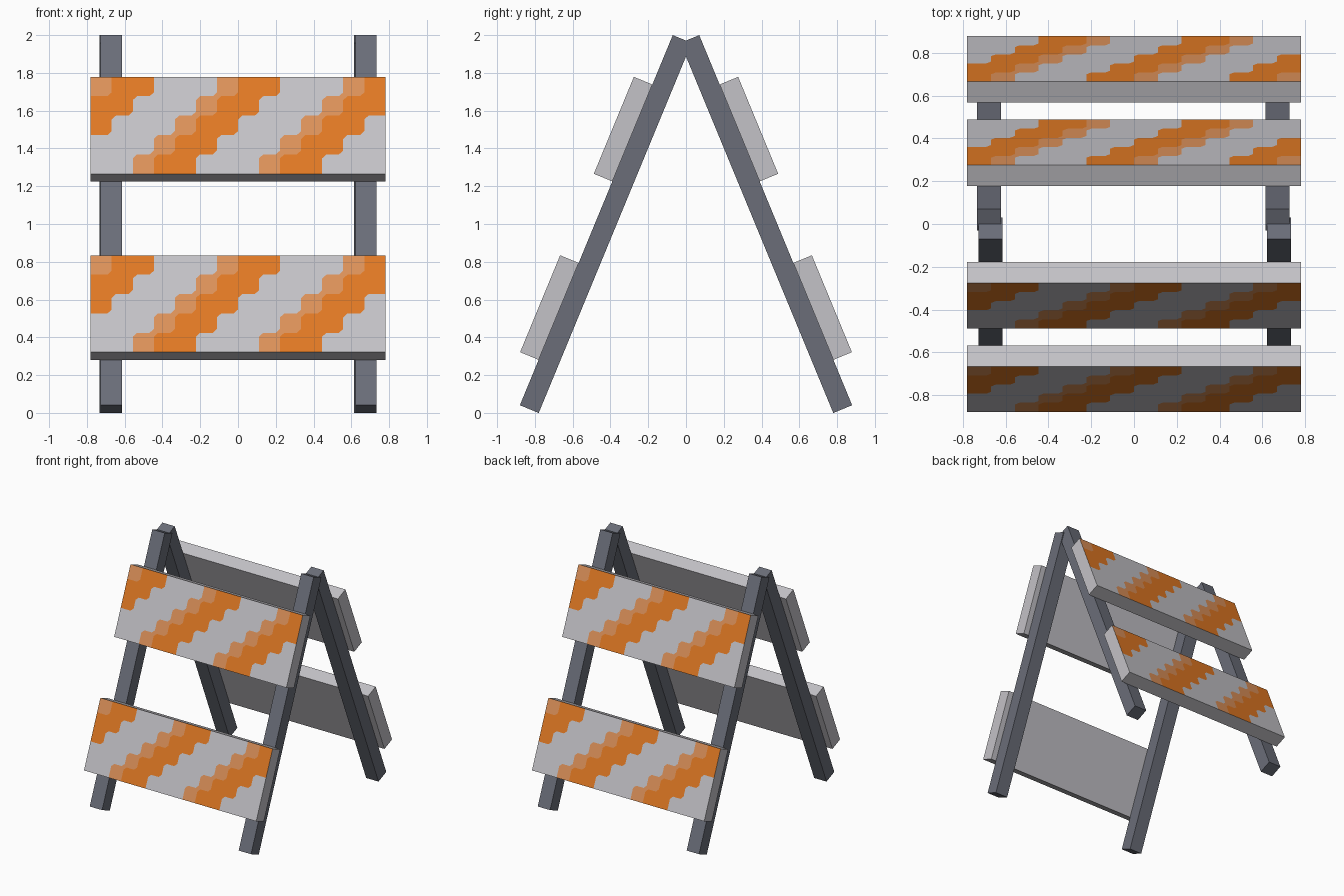
import bpy, bmesh, math
from mathutils import Matrix

cube = bpy.data.objects.get("Cube")
if cube:
    bpy.data.objects.remove(cube, do_unlink=True)


def material(name, rgb):
    m = bpy.data.materials.new(name)
    m.use_nodes = True
    m.diffuse_color = (*rgb, 1)
    m.node_tree.nodes["Principled BSDF"].inputs["Base Color"].default_value = (*rgb, 1)
    return m


STEEL = material("slate grey", (0.145, 0.155, 0.19))
BOARD = [material("light grey", (0.55, 0.54, 0.57)),
         material("orange", (0.75, 0.19, 0.017)),
         material("pale orange", (0.72, 0.285, 0.1))]

LEAN = math.radians(22.45)
LEG_LENGTH, LEG_DEPTH = 2.12, 0.108
BOARD_HALF, BOARD_HEIGHT, BOARD_DEPTH = 0.78, 0.555, 0.106
COLS, ROWS = 14, 5


def box(bm, x0, x1, y0, y1, z0, z1):
    size = Matrix.Diagonal((x1 - x0, y1 - y0, z1 - z0, 1))
    centre = Matrix.Translation(((x0 + x1) / 2, (y0 + y1) / 2, (z0 + z1) / 2))
    bmesh.ops.create_cube(bm, size=1, matrix=centre @ size)


def finish(name, bm, mats, frame):
    bm.transform(frame)
    mesh = bpy.data.meshes.new(name)
    bm.to_mesh(mesh)
    bm.free()
    for m in mats:
        mesh.materials.append(m)
    bpy.context.collection.objects.link(bpy.data.objects.new(name, mesh))


def leg(name, x0, x1, frame):
    bm = bmesh.new()
    box(bm, x0, x1, 0, LEG_DEPTH, -LEG_LENGTH, 0)
    finish(name, bm, [STEEL], frame)


def stripe(k):
    # Pale leading cell, two orange cells, then three grey cells
    return (2, 1, 1, 0, 0, 0)[k % 6]


def board(name, top, frame):
    bm = bmesh.new()
    box(bm, -BOARD_HALF, BOARD_HALF, -BOARD_DEPTH, 0, top - BOARD_HEIGHT, top)
    bm.normal_update()
    outer = [f for f in bm.faces if f.normal.y < -0.5]
    bmesh.ops.delete(bm, geom=outer, context='FACES_ONLY')

    def face(points, k):
        verts = [bm.verts.new((x, -BOARD_DEPTH, z)) for x, z in points]
        bm.faces.new(verts).material_index = stripe(k)

    # Stepped stripes on the outer face, with the step corners cut off
    w, h = 2 * BOARD_HALF / COLS, BOARD_HEIGHT / ROWS
    c = 0.2 * w
    for row in range(ROWS):
        for col in range(COLS):
            k = row + col
            l, t = -BOARD_HALF + col * w, top - row * h
            r, b = l + w, t - h
            face([(l, b), (r - c, b), (r, b + c), (r, t), (l + c, t), (l, t - c)], k)
            inner_low = row < ROWS - 1 and col < COLS - 1
            inner_high = row > 0 and col > 0
            face([(r - c, b), (r, b), (r, b + c)], k + 1 if inner_low else k)
            face([(l + c, t), (l, t), (l, t - c)], k - 1 if inner_high else k)
    bmesh.ops.remove_doubles(bm, verts=bm.verts[:], dist=0.0001)
    finish(name, bm, BOARD, frame)


# Two identical leaning frames, the back one turned half round
lean = Matrix.Translation((0, -0.07, 2)) @ Matrix.Rotation(-LEAN, 4, 'X')
for side, turn in (("front", 0), ("back", math.pi)):
    frame = Matrix.Rotation(turn, 4, 'Z') @ lean
    near, far = ("right", "left") if side == "front" else ("left", "right")
    leg(f"{side}_{near}_leg", -0.727, -0.615, frame)
    leg(f"{side}_{far}_leg", 0.622, 0.734, frame)
    board(f"{side}_upper_board", -0.283, frame)
    board(f"{side}_lower_board", -1.305, frame)
